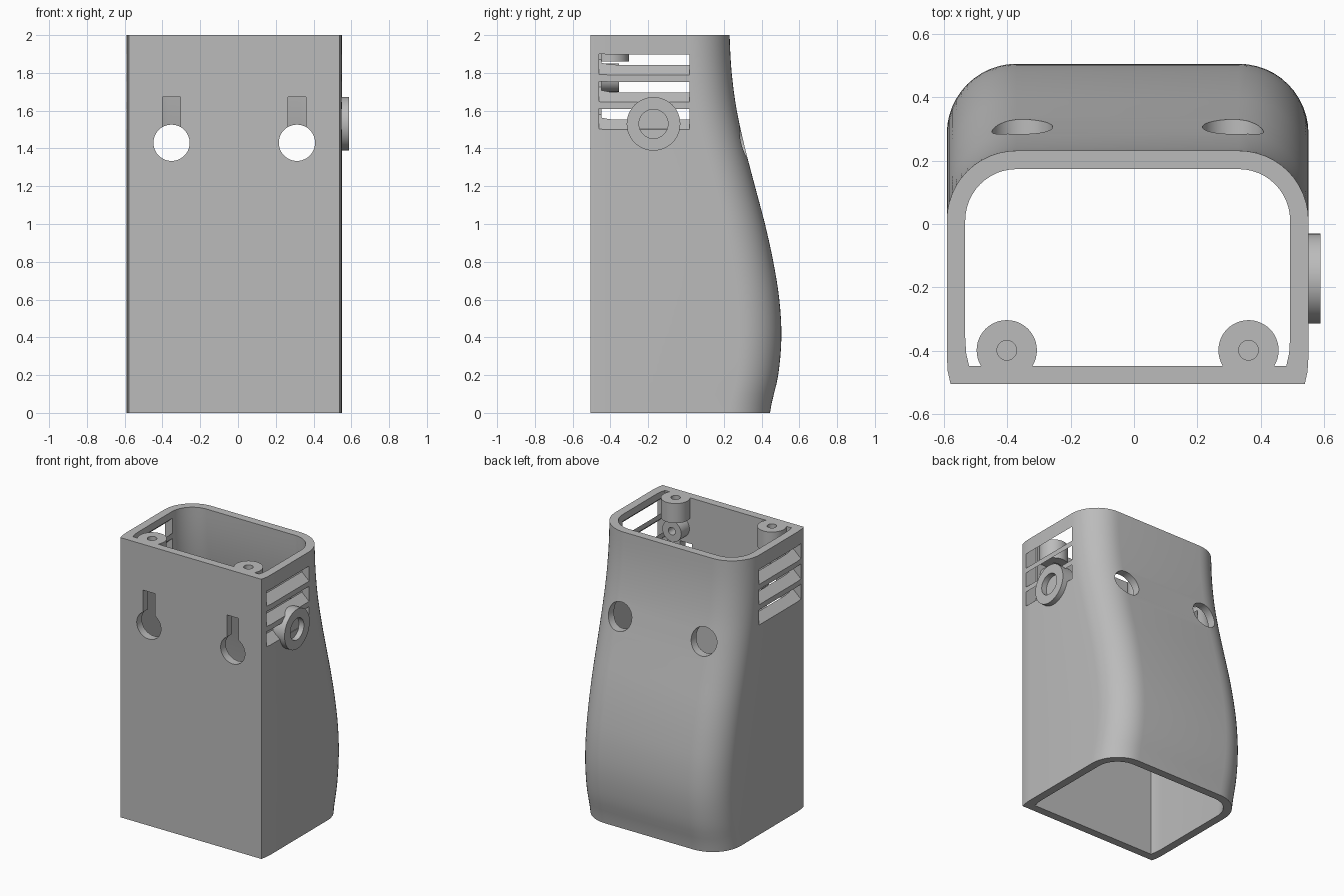
import bpy, bmesh, math
from mathutils import Matrix, Vector

if "Cube" in bpy.data.objects:
    bpy.data.objects.remove(bpy.data.objects["Cube"])

CX, HALF, FRONT, WALL, RADIUS = -0.02, 0.57, -0.505, 0.058, 0.22
SIDES = (-1, 1)

grey = bpy.data.materials.new("plain_grey")
grey.use_nodes = True
grey.diffuse_color = (0.5, 0.5, 0.5, 1)
grey.node_tree.nodes["Principled BSDF"].inputs["Base Color"].default_value = (0.5, 0.5, 0.5, 1)


def make(name, bm):
    bmesh.ops.recalc_face_normals(bm, faces=bm.faces)
    mesh = bpy.data.meshes.new(name)
    bm.to_mesh(mesh)
    bm.free()
    mesh.materials.append(grey)
    obj = bpy.data.objects.new(name, mesh)
    bpy.context.scene.collection.objects.link(obj)
    return obj


def smooth(obj):
    bpy.ops.object.select_all(action='DESELECT')
    obj.select_set(True)
    bpy.context.view_layer.objects.active = obj
    bpy.ops.object.shade_smooth_by_angle(angle=math.radians(30))


def lathe(name, profile, place, steps=48):
    """Turn (radius, height) points around local z, then place the result."""
    bm = bmesh.new()
    verts = [bm.verts.new((r, 0, h)) for r, h in profile]
    edges = [bm.edges.new(pair) for pair in zip(verts, verts[1:])]
    bmesh.ops.spin(bm, geom=verts + edges, axis=(0, 0, 1), cent=(0, 0, 0),
                   angle=math.tau, steps=steps)
    bmesh.ops.remove_doubles(bm, verts=bm.verts, dist=0.0005)
    bm.transform(place)
    return make(name, bm)


def prism(name, outline, shift):
    """Extrude a flat outline along a vector."""
    bm = bmesh.new()
    face = bm.faces.new([bm.verts.new(p) for p in outline])
    top = bmesh.ops.extrude_face_region(bm, geom=[face])["geom"]
    bmesh.ops.translate(bm, vec=shift, verts=[v for v in top if isinstance(v, bmesh.types.BMVert)])
    return make(name, bm)


# Back curve, sampled at even heights from the floor to the rim
BACK = [0.445, 0.488, 0.505, 0.494, 0.462, 0.418, 0.365, 0.313, 0.269, 0.242, 0.231]


def back_at(t):
    i = min(int(t), len(BACK) - 2)
    f = t - i
    a, b, c, d = (BACK[min(max(k, 0), len(BACK) - 1)] for k in range(i - 1, i + 3))
    return 0.5 * (2 * b + (c - a) * f + (2 * a - 5 * b + 4 * c - d) * f ** 2
                  + (3 * b - a - 3 * c + d) * f ** 3)


def section(z, back, inset):
    """One horizontal outline: tapered front corners, round back corners."""
    w, y0, y1, r = HALF - inset, FRONT + inset, back - inset, RADIUS - inset
    half = [(w - 0.012, y0), (w - 0.003, y0 + 0.04), (w, y0 + 0.09)]
    for k in range(13):
        a = math.pi / 2 * k / 12
        half.append((w - r + r * math.cos(a), y1 - r + r * math.sin(a)))
    return [(CX + x, y, z) for x, y in half] + [(CX - x, y, z) for x, y in reversed(half)]


# Hollow shell, open at both ends
bm = bmesh.new()
ROWS = 40
skins = []
for inset in (0, WALL):
    rows = []
    for i in range(ROWS + 1):
        back = back_at(i / ROWS * (len(BACK) - 1))
        rows.append([bm.verts.new(p) for p in section(2 * i / ROWS, back, inset)])
    skins.append(rows)


def bridge(lower, upper):
    n = len(lower)
    for k in range(n):
        bm.faces.new((lower[k], lower[(k + 1) % n], upper[(k + 1) % n], upper[k]))


for rows in skins:
    for lower, upper in zip(rows, rows[1:]):
        bridge(lower, upper)
for end in (0, -1):
    bridge(skins[0][end], skins[1][end])
shell = make("shell", bm)

# Cutters: keyholes, driver access holes and sloping vents
cutters = []
along_y = Matrix.Rotation(-math.pi / 2, 4, 'X')
for s in SIDES:
    x = CX + s * 0.332
    cutters.append(lathe("round_hole_cutter", [(0, -0.8), (0.096, -0.8), (0.096, 0.8), (0, 0.8)],
                         Matrix.Translation((x, 0, 1.43)) @ along_y))
    cutters.append(prism("keyhole_slot_cutter",
                         [(x + dx, -0.6, z) for dx, z in
                          ((-0.047, 1.45), (0.047, 1.45), (0.047, 1.672), (-0.047, 1.672))],
                         Vector((0, 0.2, 0))))
    for low in (1.50, 1.645, 1.79):
        outline = [(CX + s * (HALF + d), -0.46, low + h - 0.9 * d)
                   for d, h in ((0.03, 0), (-0.09, 0), (-0.09, 0.108), (0.03, 0.108))]
        cutters.append(prism("vent_cutter", outline, Vector((0, 0.478, 0))))
for c in cutters:
    c.hide_render = True
    mod = shell.modifiers.new("cut", 'BOOLEAN')
    mod.operation, mod.solver, mod.object = 'DIFFERENCE', 'EXACT', c
bpy.context.view_layer.update()
cut_mesh = bpy.data.meshes.new_from_object(
    shell.evaluated_get(bpy.context.evaluated_depsgraph_get()))
shell.modifiers.clear()
shell.data = cut_mesh
for c in cutters:
    bpy.data.objects.remove(c)
smooth(shell)


def socket(r, hole, base, floor, top):
    """Profile of a cylinder with a blind hole in its top."""
    return [(0, base), (r, base), (r, top), (hole, top), (hole, floor), (0, floor)]


# Upright screw posts at the rim, with small horizontal bosses below them
for s, side in zip(SIDES, ("right", "left")):
    x = CX + s * 0.381
    smooth(lathe(side + "_screw_post", socket(0.095, 0.031, 1.86, 1.88, 2.0),
                 Matrix.Translation((x, -0.398, 0))))
    smooth(lathe(side + "_inner_boss", socket(0.075, 0.027, -0.03, 0.02, 0.092),
                 Matrix.Translation((x, FRONT + WALL, 1.775)) @ along_y))

# Round collar on the left wall
smooth(lathe("side_collar", socket(0.142, 0.077, 0.495, 0.548, 0.588),
             Matrix.Translation((0, -0.172, 1.53)) @ Matrix.Rotation(math.pi / 2, 4, 'Y')))
